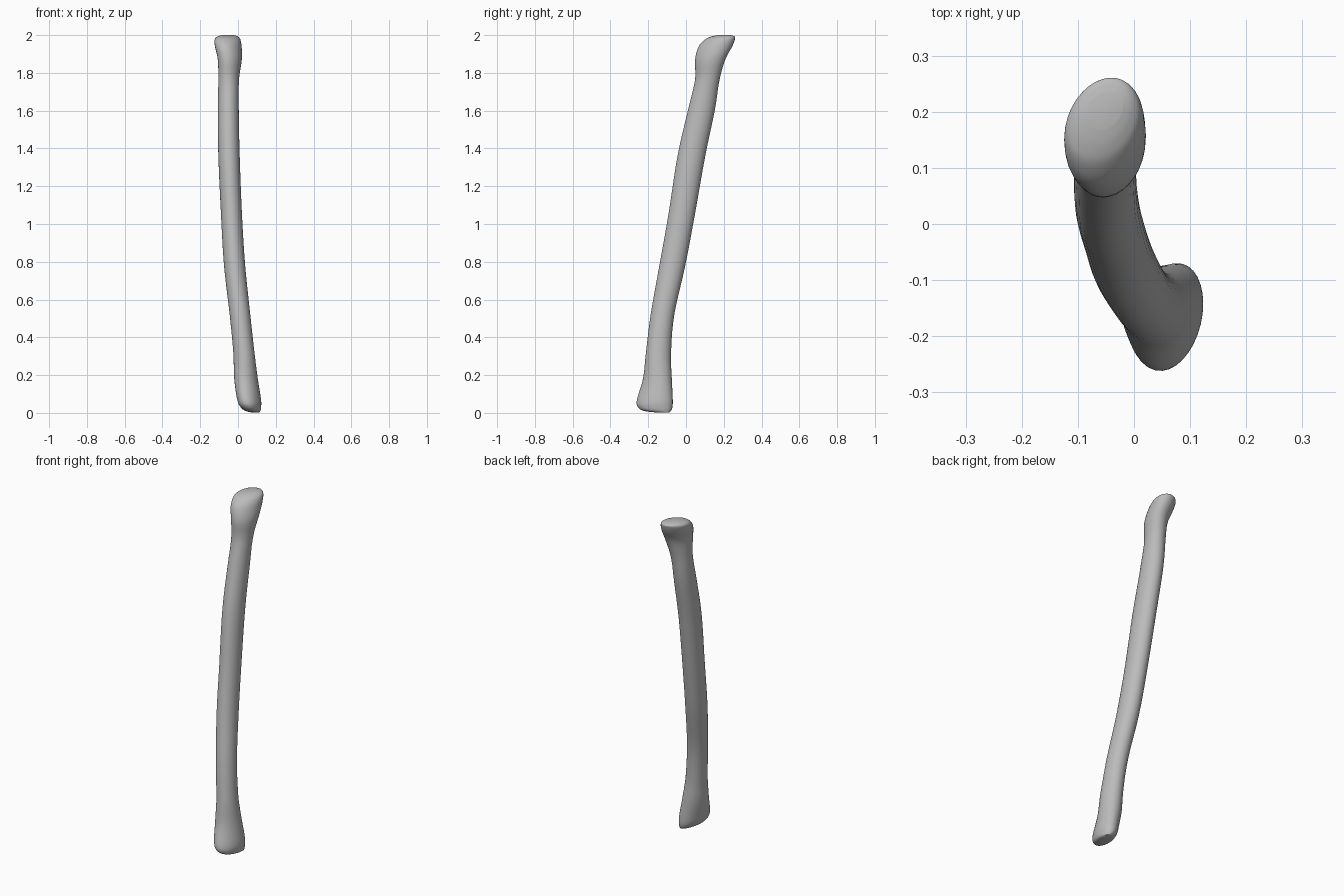
import bpy
import bmesh
import math

SIDES = 32
STEPS = 5

# Cross-sections from foot to head: height, x range, y range
SECTIONS = [
    (.002, .075, .112, -.155, -.09),
    (.01, .04, .118, -.22, -.08),
    (.03, .014, .122, -.254, -.072),
    (.07, -.004, .122, -.26, -.07),
    (.18, -.02, .105, -.228, -.075),
    (.32, -.025, .087, -.212, -.079),
    (.52, -.044, .065, -.187, -.062),
    (.78, -.074, .038, -.141, -.004),
    (1.05, -.09, .021, -.093, .047),
    (1.36, -.104, .009, -.045, .102),
    (1.6, -.107, .004, .01, .152),
    (1.76, -.104, .005, .047, .177),
    (1.87, -.107, .02, .048, .208),
    (1.94, -.122, .019, .067, .245),
    (1.978, -.123, .012, .102, .259),
    (1.993, -.108, -.002, .135, .258),
    (2.0, -.085, -.02, .17, .235),
]


def catmull(a, b, c, d, t):
    """Smooth value between b and c."""
    return b + .5 * t * (c - a + t * (2*a - 5*b + 4*c - d + t * (3*(b - c) + d - a)))


def smooth_sections(rows):
    """Insert in-between sections along the shaft."""
    last = len(rows) - 1
    result = []
    for i in range(last):
        group = [rows[max(0, min(last, i + k))] for k in (-1, 0, 1, 2)]
        for s in range(STEPS):
            result.append([catmull(*values, s / STEPS) for values in zip(*group)])
    return result + [list(rows[last])]


def section_ring(bm, section):
    """Oval ring, twisted slightly where the ends flare out."""
    z, x_low, x_high, y_low, y_high = section
    skew = .25 * min(1, max(0, abs(z - 1) - .7) / .2)
    ring = []
    for k in range(SIDES):
        angle = math.tau * k / SIDES
        x = (x_low + x_high) / 2 + (x_high - x_low) / 2 * math.cos(angle)
        y = (y_low + y_high) / 2 + (y_high - y_low) / 2 * math.sin(angle + skew)
        ring.append(bm.verts.new((x, y, z)))
    return ring


def build_bone():
    bm = bmesh.new()
    rings = [section_ring(bm, s) for s in smooth_sections(SECTIONS)]
    for lower, upper in zip(rings, rings[1:]):
        for k in range(SIDES):
            n = (k + 1) % SIDES
            bm.faces.new((lower[k], lower[n], upper[n], upper[k]))
    # End caps
    bm.faces.new(rings[0][::-1])
    bm.faces.new(rings[-1])
    bmesh.ops.recalc_face_normals(bm, faces=bm.faces)
    mesh = bpy.data.meshes.new("long_bone")
    bm.to_mesh(mesh)
    bm.free()
    bone = bpy.data.objects.new("long_bone", mesh)
    bpy.context.collection.objects.link(bone)
    return bone


def flat_material(name, color):
    material = bpy.data.materials.new(name)
    material.use_nodes = True
    material.diffuse_color = color
    material.node_tree.nodes["Principled BSDF"].inputs["Base Color"].default_value = color
    return material


cube = bpy.data.objects.get("Cube")
if cube:
    bpy.data.objects.remove(cube, do_unlink=True)

# Single curved bone with flared ends
bone = build_bone()
bone.data.materials.append(flat_material("bone grey", (.5, .5, .5, 1)))
bpy.context.view_layer.objects.active = bone
bone.select_set(True)
bpy.ops.object.shade_smooth_by_angle(angle=math.radians(60))
